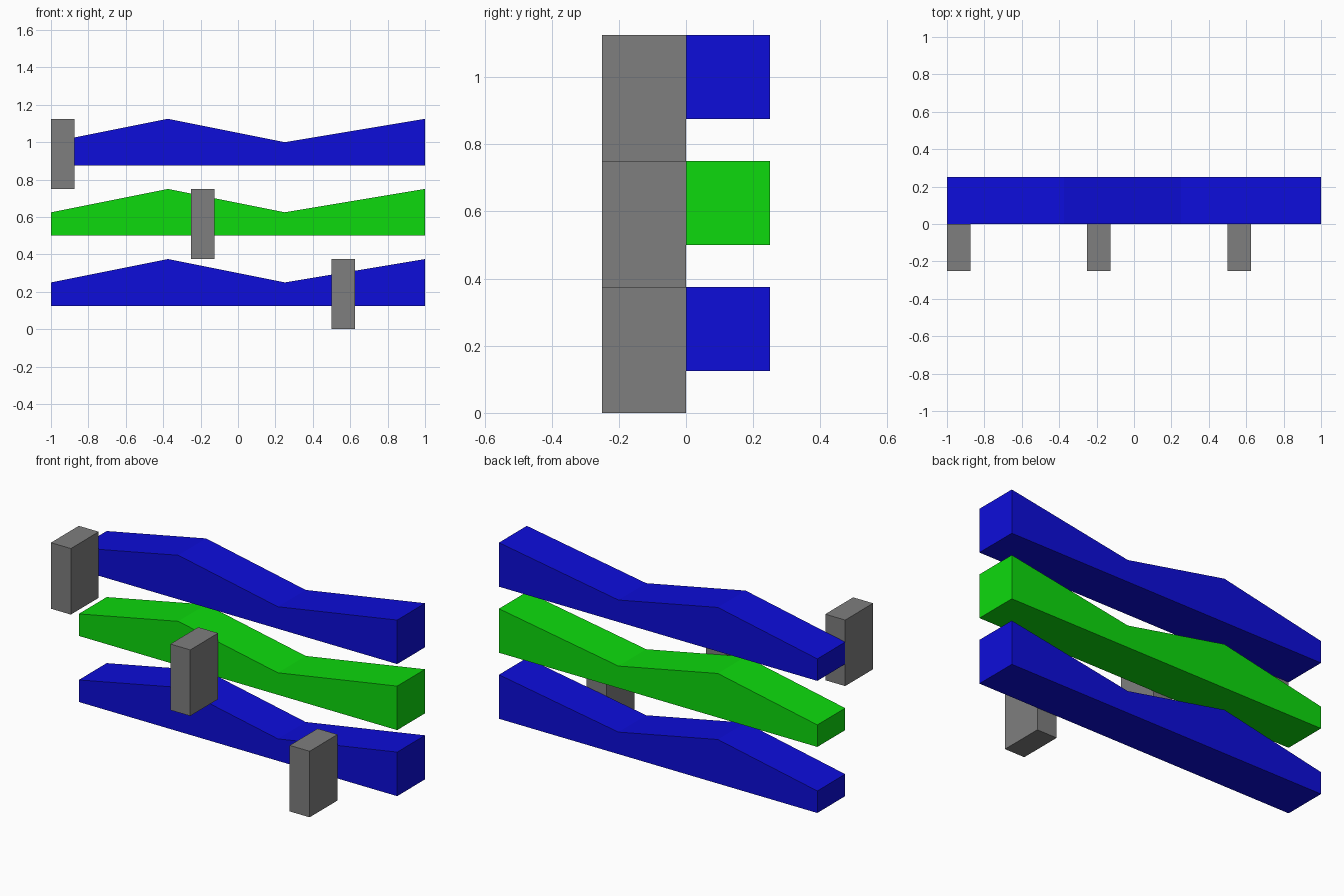
import bpy, bmesh

if "Cube" in bpy.data.objects:
    bpy.data.objects.remove(bpy.data.objects["Cube"])


def material(name, r, g, b):
    m = bpy.data.materials.new(name)
    m.diffuse_color = (r, g, b, 1)
    m.use_nodes = True
    m.node_tree.nodes["Principled BSDF"].inputs["Base Color"].default_value = m.diffuse_color
    return m


BLUE = material("blue", 0.004, 0.004, 0.70)
GREEN = material("green", 0.004, 0.70, 0.004)
GREY = material("grey", 0.21, 0.21, 0.21)


def extrude_profile(name, profile, y0, y1, mat):
    """Solid made by extruding an (x, z) outline from y0 to y1."""
    bm = bmesh.new()
    face = bm.faces.new([bm.verts.new((x, y0, z)) for x, z in profile])
    new = bmesh.ops.extrude_face_region(bm, geom=[face])["geom"]
    moved = [v for v in new if isinstance(v, bmesh.types.BMVert)]
    bmesh.ops.translate(bm, verts=moved, vec=(0, y1 - y0, 0))
    bmesh.ops.recalc_face_normals(bm, faces=bm.faces[:])
    mesh = bpy.data.meshes.new(name)
    bm.to_mesh(mesh)
    bm.free()
    mesh.materials.append(mat)
    obj = bpy.data.objects.new(name, mesh)
    bpy.context.collection.objects.link(obj)
    return obj


# Zigzag-topped beam outline, relative to the bottom of each tier
BEAM = [(-1, 0.125), (1, 0.125), (1, 0.375),
        (0.25, 0.25), (-0.375, 0.375), (-1, 0.25)]

# Three stacked tiers: a beam with an upright block in front, stepping left
tiers = [("lower", BLUE, 0.5), ("middle", GREEN, -0.25), ("upper", BLUE, -1.0)]
for i, (label, colour, x) in enumerate(tiers):
    z = 0.375 * i
    extrude_profile(label + "_beam", [(px, pz + z) for px, pz in BEAM],
                    0, 0.25, colour)
    block = [(x, z), (x + 0.125, z), (x + 0.125, z + 0.375), (x, z + 0.375)]
    extrude_profile(label + "_block", block, -0.25, 0, GREY)
